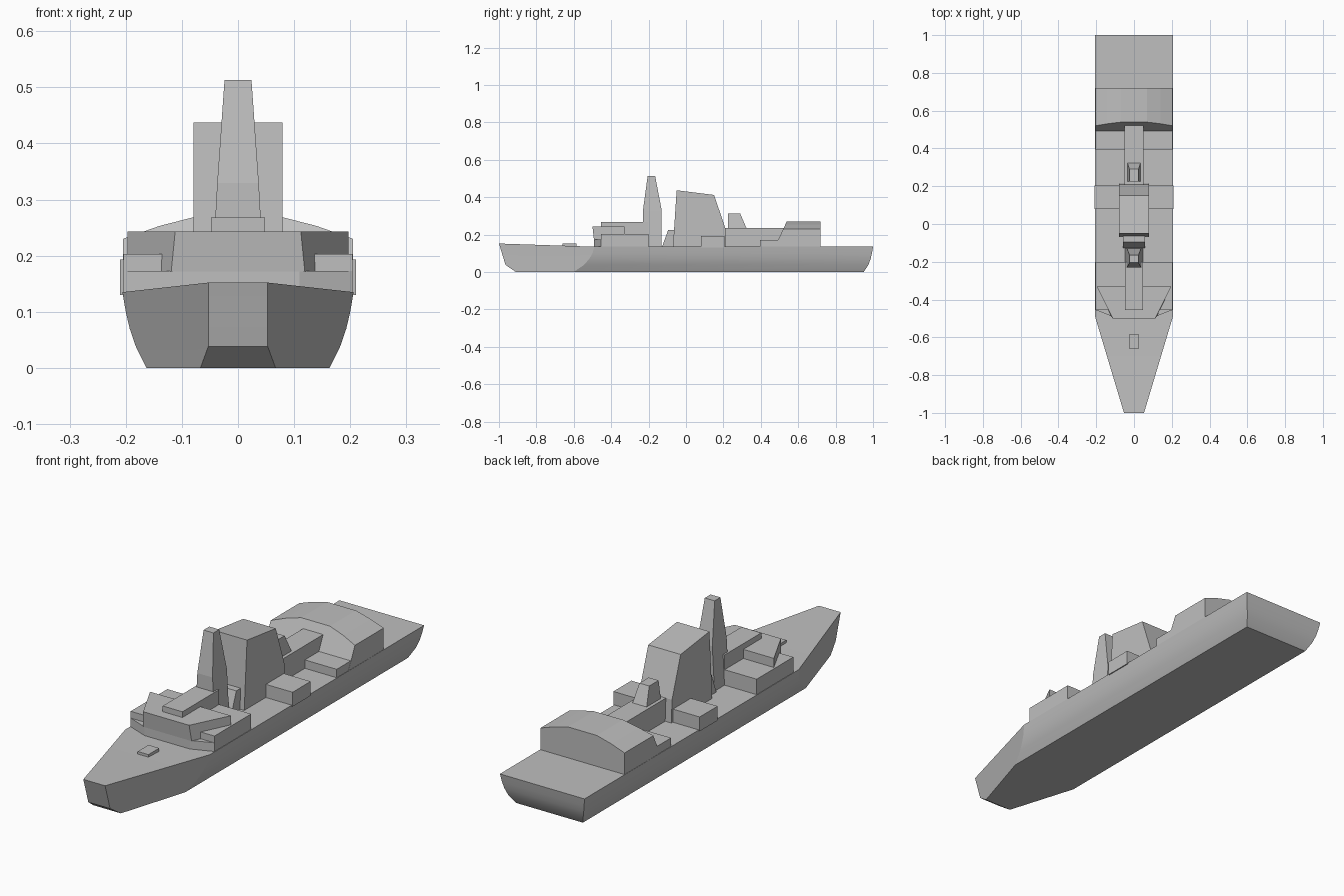
import bpy, bmesh, math

cube = bpy.data.objects.get("Cube")
if cube:
    bpy.data.objects.remove(cube, do_unlink=True)

grey = bpy.data.materials.new("light_grey")
grey.use_nodes = True
colour = (0.52, 0.52, 0.52, 1)
grey.diffuse_color = colour
grey.node_tree.nodes["Principled BSDF"].inputs["Base Color"].default_value = colour


def loft(name, rings, top_faces=None):
    """Skin a stack of point rings and close both ends."""
    bm = bmesh.new()
    rows = [[bm.verts.new(p) for p in ring] for ring in rings]
    n = len(rows[0])
    for a, b in zip(rows, rows[1:]):
        for i in range(n):
            j = (i + 1) % n
            bm.faces.new((a[i], a[j], b[j], b[i]))
    bm.faces.new(rows[0][::-1])
    for ids in top_faces or [range(n)]:
        bm.faces.new([rows[-1][i] for i in ids])
    bmesh.ops.recalc_face_normals(bm, faces=bm.faces)
    mesh = bpy.data.meshes.new(name)
    bm.to_mesh(mesh)
    bm.free()
    mesh.materials.append(grey)
    ob = bpy.data.objects.new(name, mesh)
    bpy.context.collection.objects.link(ob)
    return ob


def rect(w, y0, y1, z, x=0):
    return [(x - w, y0, z), (x + w, y0, z), (x + w, y1, z), (x - w, y1, z)]


def block(name, w, y0, y1, z0, z1, x=0):
    return loft(name, [rect(w, y0, y1, z0, x), rect(w, y0, y1, z1, x)])


def side_prism(name, w, outline):
    """Extrude a (y, z) side outline across the width."""
    return loft(name, [[(x, y, z) for y, z in outline] for x in (-w, w)])


def plan(half, z):
    """Mirror a right-hand (x, y) half outline into a closed plan."""
    return [(x, y, z) for x, y in half] + [(-x, y, z) for x, y in reversed(half)]


DECK = 0.135

# Hull: z, bow width, bow y, shoulder y, side width, stern y
levels = [(0, .067, -.91, -.60, .163, .95),
          (.038, .053, -.965, -.545, .182, .975),
          (.07, .053, -.975, -.517, .193, .987),
          (.10, .053, -.984, -.50, .20, .994),
          (DECK, .053, -1, -.49, .206, 1)]
rings = []
for z, bw, by, sy, w, ty in levels:
    bz = .152 if z == DECK else z
    rings.append([(-bw, by, bz), (bw, by, bz), (w, sy, z),
                  (w, ty, z), (-w, ty, z), (-w, sy, z)])
hull = loft("hull", rings, [(0, 1, 2, 5), (5, 2, 3, 4)])
bpy.context.view_layer.objects.active = hull
hull.select_set(True)
bpy.ops.object.shade_smooth_by_angle(angle=math.radians(14))
hull.select_set(False)

# Foredeck hatch
block("bow_hatch", .026, -.66, -.585, .13, .152)

# Bridge group
front = [(.11, -.492), (.204, -.455), (.204, -.40)]
loft("bridge_plinth", [plan(front, DECK - .005), plan(front, .173)])
block("bridge_house", .204, -.455, -.20, DECK - .005, .203)
loft("bridge", [plan([(.119, -.492), (.197, -.33)], .172),
                plan([(.112, -.50), (.197, -.33)], .243)])
block("bridge_roof_house", .048, -.455, -.20, .20, .268)

# Mast
loft("mast", [rect(.048, -.23, -.13, DECK - .005),
              rect(.037, -.23, -.13, .33),
              rect(.024, -.205, -.165, .513)])

# Funnel and its forward fairing
side_prism("funnel", .079, [(-.07, .13), (-.05, .437), (.15, .412),
                            (.21, .235), (.215, .13)])
side_prism("funnel_fairing", .058, [(-.13, .13), (-.095, .225), (-.04, .225), (-.04, .13)])

# Boat lockers on both sides
for side, sx in (("left", 1), ("right", -1)):
    block(side + "_locker", .065, .08, .205, .13, .193, sx * .145)

# After deckhouse and small stack
block("after_deckhouse", .049, .20, .53, DECK - .005, .235)
loft("small_stack", [rect(.035, .225, .325, .23), rect(.024, .225, .29, .312)])
block("hangar_step", .204, .395, .51, DECK - .005, .172)

# Hangar with a crowned roof and a raked front
crown = [(-.205, .23), (-.14, .253), (-.07, .271), (.07, .271), (.14, .253), (.205, .23)]
section = [(-.205, .13)] + crown + [(.205, .13)]
loft("hangar", [[(x, .473 + (z - .13) * .47, z) for x, z in section],
                [(x, .72, z) for x, z in section]])
